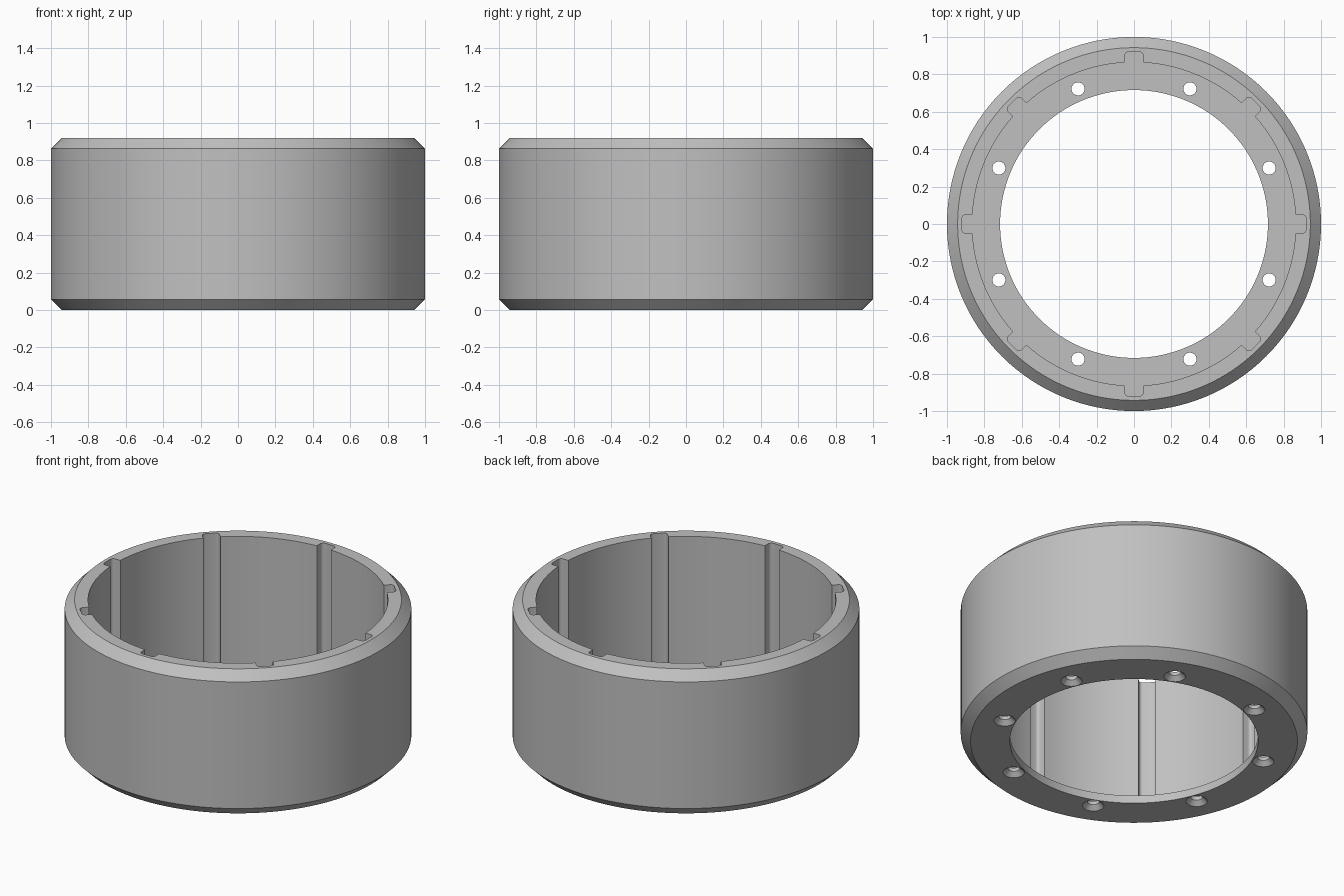
import bpy, bmesh, math

if "Cube" in bpy.data.objects:
    bpy.data.objects.remove(bpy.data.objects["Cube"])

HEIGHT, FLOOR = 0.92, 0.05
gray = bpy.data.materials.new("light_gray")
gray.diffuse_color = (0.53, 0.53, 0.53, 1)
gray.use_nodes = True
gray.node_tree.nodes["Principled BSDF"].inputs["Base Color"].default_value = gray.diffuse_color


def circle(radius, n):
    return [(radius * math.cos(2 * math.pi * i / n),
             radius * math.sin(2 * math.pi * i / n)) for i in range(n)]


def loft(name, rings, offset=(0, 0)):
    """Closed solid through (outline, z) rings with equal point counts."""
    bm = bmesh.new()
    loops = [[bm.verts.new((x + offset[0], y + offset[1], z)) for x, y in pts]
             for pts, z in rings]
    n = len(loops[0])
    for a, b in zip(loops, loops[1:]):
        for i in range(n):
            j = (i + 1) % n
            bm.faces.new((a[i], a[j], b[j], b[i]))
    bm.faces.new(loops[0][::-1])
    bm.faces.new(loops[-1])
    mesh = bpy.data.meshes.new(name)
    bm.to_mesh(mesh)
    bm.free()
    mesh.materials.append(gray)
    obj = bpy.data.objects.new(name, mesh)
    bpy.context.collection.objects.link(obj)
    return obj


def notched_outline(radius=0.865, tip=0.92, half=0.05, fillet=0.02, count=8):
    """Circle with evenly spaced, round-cornered notches reaching outward."""
    # one notch pointing along +x, from its -y side to its +y side
    edge = math.asin(half / radius)
    notch = [(radius * math.cos(edge), -half)]
    for sign, start in ((-1, -90), (1, 0)):
        for k in range(5):
            a = math.radians(start + 22.5 * k)
            notch.append((tip - fillet + fillet * math.cos(a),
                          sign * (half - fillet) + fillet * math.sin(a)))
    notch.append((radius * math.cos(edge), half))
    step, arc = 2 * math.pi / count, 14
    for k in range(1, arc):
        a = edge + (step - 2 * edge) * k / arc
        notch.append((radius * math.cos(a), radius * math.sin(a)))
    pts = []
    for i in range(count):
        c, s = math.cos(i * step), math.sin(i * step)
        pts += [(x * c - y * s, x * s + y * c) for x, y in notch]
    return pts


# Drum body with chamfered top and bottom rims
drum = loft("drum_ring", [(circle(0.943, 128), 0), (circle(1, 128), 0.057),
                          (circle(1, 128), HEIGHT - 0.057),
                          (circle(0.943, 128), HEIGHT)])

# Notched cavity above the floor flange, and the central opening
outline = notched_outline()
cutters = [loft("cavity_cutter", [(outline, FLOOR), (outline, 1.1)]),
           loft("opening_cutter", [(circle(0.716, 128), -0.1),
                                   (circle(0.716, 128), 0.5)])]

# Countersunk screw holes through the flange
for i in range(8):
    a = math.radians(22.5 + 45 * i)
    cutters.append(loft("screw_hole_cutter",
                        [(circle(0.072, 24), -0.01), (circle(0.035, 24), 0.027),
                         (circle(0.035, 24), 0.2)],
                        (0.782 * math.cos(a), 0.782 * math.sin(a))))

bpy.context.view_layer.objects.active = drum
drum.select_set(True)
for cutter in cutters:
    cutter.hide_render = True
    mod = drum.modifiers.new("cut", 'BOOLEAN')
    mod.operation, mod.solver, mod.object = 'DIFFERENCE', 'EXACT', cutter
    bpy.ops.object.modifier_apply(modifier=mod.name)
    bpy.data.objects.remove(cutter)

bpy.ops.object.shade_smooth_by_angle(angle=math.radians(25))
